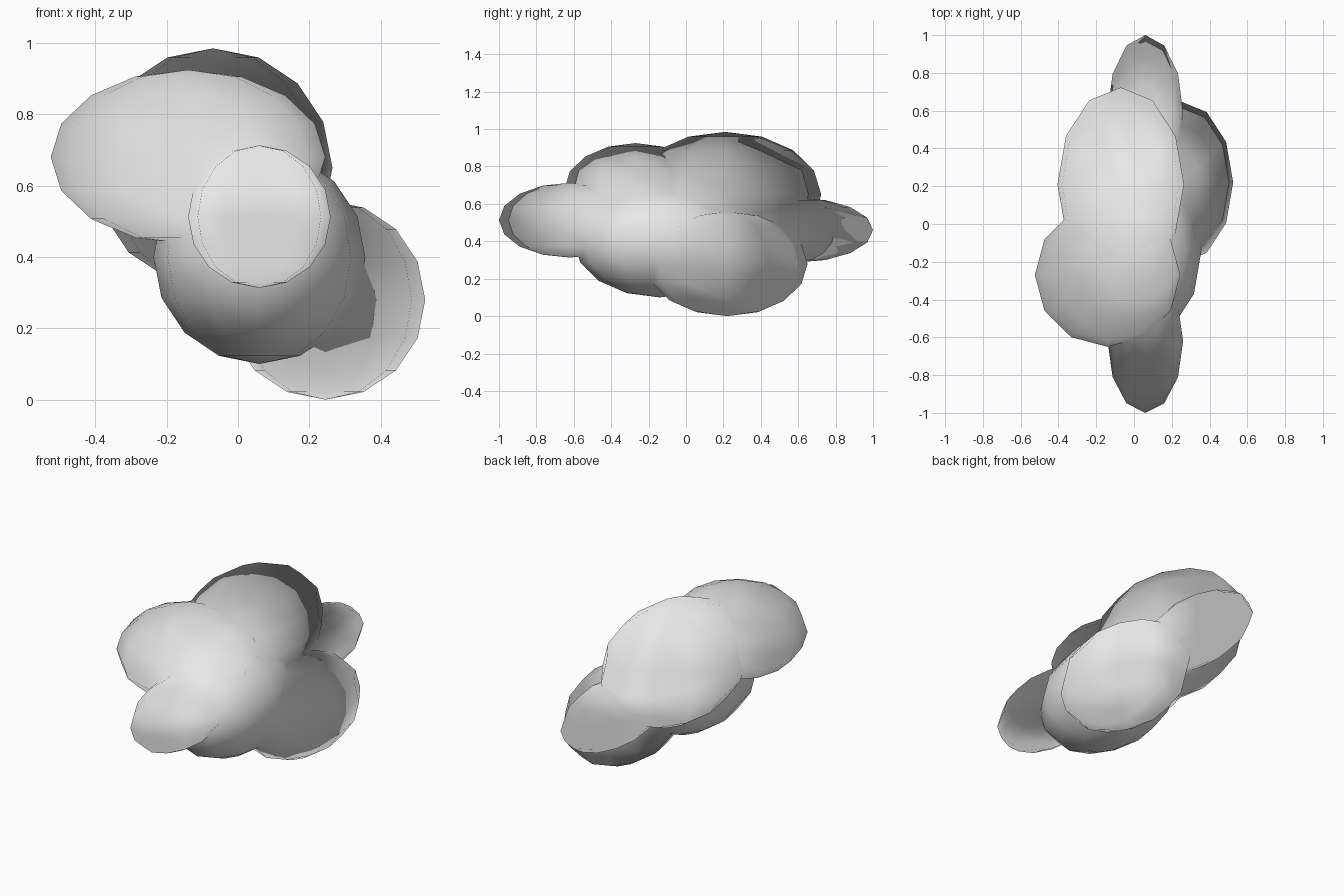
import bpy

cube = bpy.data.objects.get("Cube")
if cube:
    bpy.data.objects.remove(cube, do_unlink=True)

# Single cloud colour
white = bpy.data.materials.new("cloud_white")
white.use_nodes = True
colour = (0.8, 0.8, 0.8, 1)
white.diffuse_color = colour
bsdf = next(n for n in white.node_tree.nodes if n.type == "BSDF_PRINCIPLED")
bsdf.inputs["Base Color"].default_value = colour


def puff(name, centre, radii):
    """Low-poly smooth ellipsoid."""
    bpy.ops.mesh.primitive_uv_sphere_add(segments=12, ring_count=8, radius=1, location=centre)
    ob = bpy.context.object
    ob.name = name
    ob.scale = radii
    bpy.ops.object.transform_apply(location=False, rotation=False, scale=True)
    bpy.ops.object.shade_smooth()
    ob.data.materials.append(white)
    return ob


def blend_normals(ob, source):
    """Borrow the source's normals so the puffs shade as one soft mass."""
    bpy.context.view_layer.objects.active = ob
    mod = ob.modifiers.new("soft_normals", "DATA_TRANSFER")
    mod.object = source
    mod.use_loop_data = True
    mod.data_types_loops = {"CUSTOM_NORMAL"}
    mod.loop_mapping = "POLYINTERP_NEAREST"
    bpy.ops.object.modifier_apply(modifier=mod.name)


# Core puff, then the overlapping puffs around it: centre, radii
core = puff("lower_middle_puff", (0.06, -0.14, 0.4), (0.297, 0.46, 0.3))
outer = [
    puff("front_puff", (0.06, -0.62, 0.513), (0.2, 0.38, 0.2)),
    puff("back_puff", (0.06, 0.59, 0.46), (0.2, 0.41, 0.173)),
    puff("upper_front_puff", (-0.14, -0.27, 0.68), (0.385, 0.38, 0.245)),
    puff("upper_back_puff", (-0.07, 0.21, 0.65), (0.335, 0.513, 0.335)),
    puff("lower_back_puff", (0.245, 0.22, 0.28), (0.28, 0.43, 0.28)),
]
for ob in outer:
    blend_normals(ob, core)
